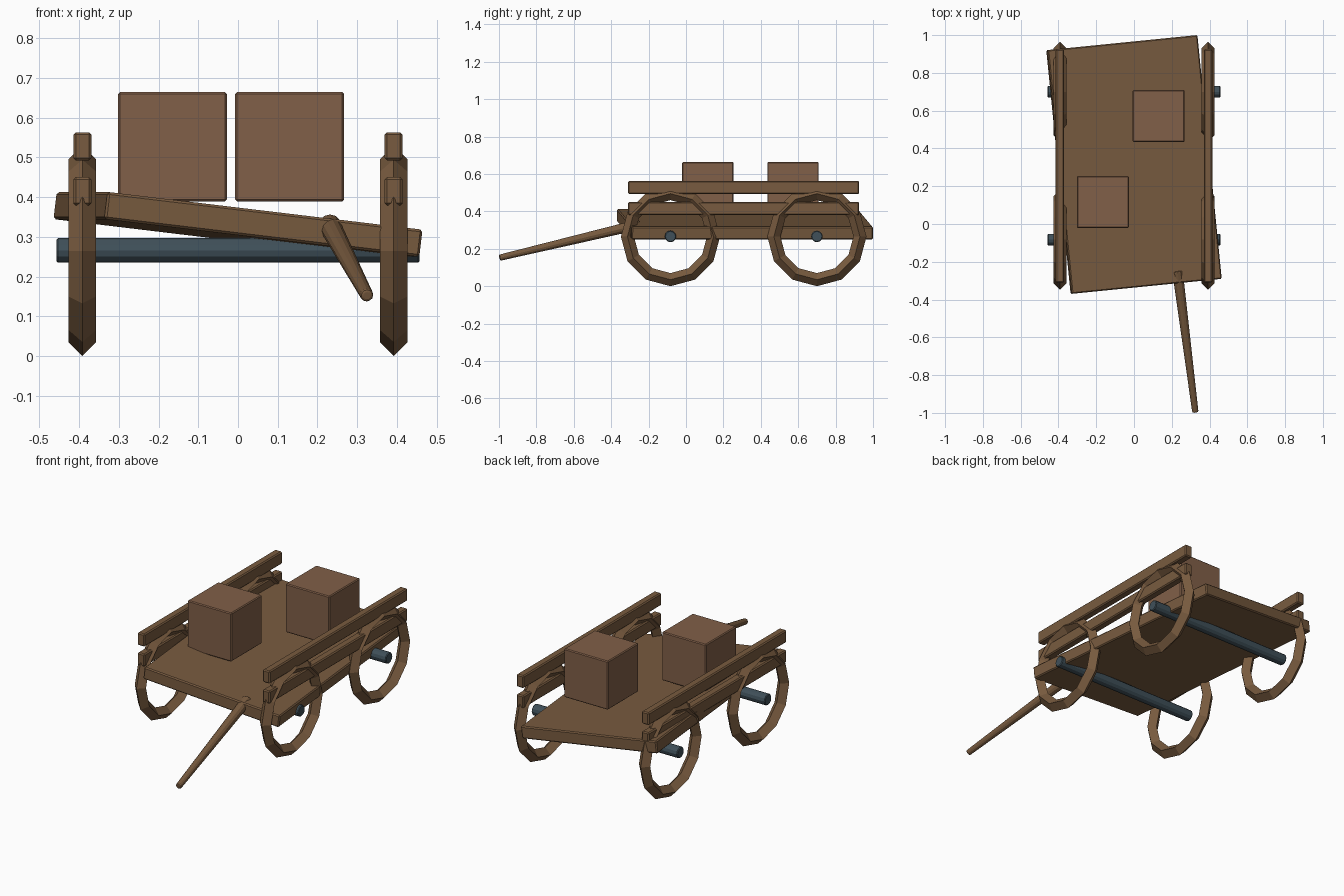
import bpy
from math import radians, pi
from mathutils import Vector

if "Cube" in bpy.data.objects:
    bpy.data.objects.remove(bpy.data.objects["Cube"])


def material(name, rgb):
    m = bpy.data.materials.new(name)
    m.diffuse_color = (*rgb, 1)
    m.use_nodes = True
    m.node_tree.nodes["Principled BSDF"].inputs["Base Color"].default_value = m.diffuse_color
    return m


WOOD = material("wood", (0.19, 0.105, 0.05))
CRATE = material("crate_wood", (0.22, 0.115, 0.065))
IRON = material("dark_iron", (0.05, 0.08, 0.10))


def finish(name, mat, bevel=0, segments=1):
    ob = bpy.context.object
    ob.name = name
    ob.data.materials.append(mat)
    if bevel:
        b = ob.modifiers.new("edge_bevel", 'BEVEL')
        b.width = bevel
        b.segments = segments
        b.limit_method = 'ANGLE'
        b.angle_limit = radians(40)
    return ob


def box(name, loc, size, mat, rot=(0, 0, 0), bevel=0.006):
    bpy.ops.mesh.primitive_cube_add(size=1, location=loc, rotation=rot)
    ob = bpy.context.object
    ob.scale = size
    bpy.ops.object.transform_apply(location=False, rotation=False, scale=True)
    return finish(name, mat, bevel)


def rod(name, start, end, r1, r2, mat, bevel, segments=1):
    a, b = Vector(start), Vector(end)
    bpy.ops.mesh.primitive_cone_add(
        vertices=12, radius1=r1, radius2=r2, depth=(b - a).length,
        location=(a + b) / 2, rotation=(b - a).to_track_quat('Z', 'Y').to_euler())
    return finish(name, mat, bevel, segments)


# Skewed, tilted deck
box("deck", (0, 0.315, 0.3315), (0.803, 1.297, 0.069), WOOD,
    rot=(0, radians(6.8), radians(5.7)))

# Two crates standing on the deck
box("crate_front", (-0.165, 0.117, 0.527), (0.275, 0.275, 0.275), CRATE, bevel=0.005)
box("crate_back", (0.13, 0.572, 0.527), (0.275, 0.275, 0.275), CRATE, bevel=0.005)

# Side rails, two per side
for side, x in (("left", -0.392), ("right", 0.392)):
    for level, z in (("lower", 0.415), ("upper", 0.528)):
        box(f"{side}_{level}_rail", (x, 0.308, z), (0.045, 1.235, 0.071), WOOD)

# Axles and faceted wheel rims
for end, y in (("front", -0.083), ("back", 0.70)):
    rod(f"{end}_axle", (-0.457, y, 0.266), (0.457, y, 0.266), 0.031, 0.031, IRON, 0.004)
    for side, x in (("left", -0.392), ("right", 0.392)):
        bpy.ops.mesh.primitive_torus_add(
            major_segments=12, minor_segments=4, major_radius=0.23, minor_radius=0.035,
            location=(x, y, 0.265), rotation=(0, pi / 2, 0))
        finish(f"{end}_{side}_wheel", WOOD)

# Tapered pull handle
rod("pull_handle", (0.23, -0.247, 0.331), (0.325, -0.997, 0.152),
    0.028, 0.0165, WOOD, 0.007, 2)
